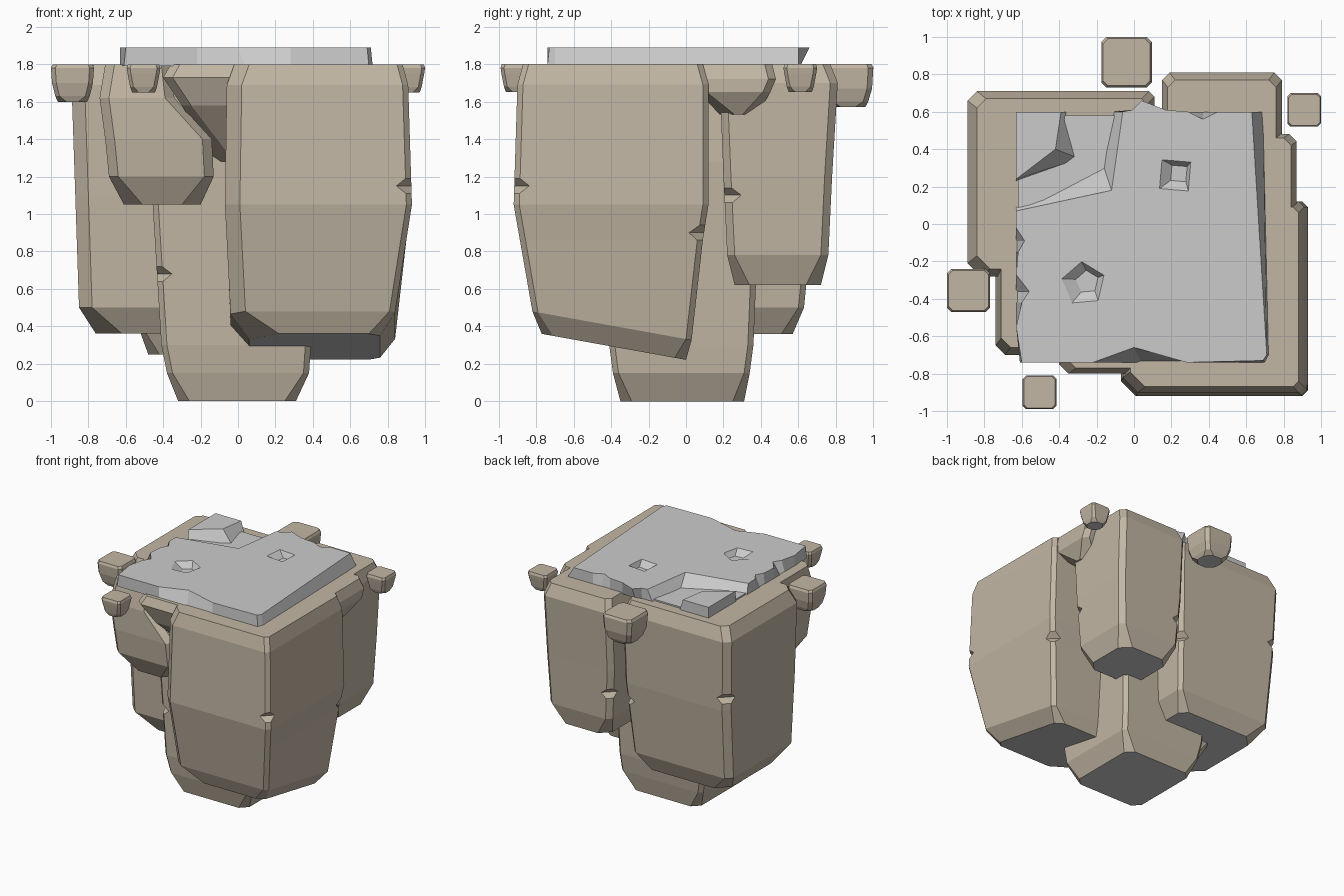
import bpy
import bmesh
import math

if "Cube" in bpy.data.objects:
    bpy.data.objects.remove(bpy.data.objects["Cube"])


def material(name, rgb):
    m = bpy.data.materials.new(name)
    m.diffuse_color = (*rgb, 1)
    m.use_nodes = True
    m.node_tree.nodes["Principled BSDF"].inputs["Base Color"].default_value = m.diffuse_color
    return m


BROWN = material("earth_brown", (0.54, 0.47, 0.37))
GREY = material("stone_grey", (0.65, 0.65, 0.65))


def loft(name, rings, mats, grey_base=False):
    """Join equal-length rings (listed top to bottom) into a closed solid."""
    bm = bmesh.new()
    loops = [[bm.verts.new(p) for p in ring] for ring in rings]
    n = len(loops[0])
    bm.faces.new(loops[0])
    base = bm.faces.new(loops[-1][::-1])
    if grey_base:
        base.material_index = 1
    for a, b in zip(loops, loops[1:]):
        for i in range(n):
            j = (i + 1) % n
            bm.faces.new((a[i], b[i], b[j], a[j]))
    bmesh.ops.recalc_face_normals(bm, faces=bm.faces)
    me = bpy.data.meshes.new(name)
    bm.to_mesh(me)
    bm.free()
    for m in mats:
        me.materials.append(m)
    ob = bpy.data.objects.new(name, me)
    bpy.context.collection.objects.link(ob)
    return ob


def section(x0, x1, y0, y1, z, cuts, slope=0):
    """Rectangle with four cut corners; slope lowers z towards +y."""
    a, b, c, d = cuts
    pts = [(x0, y0 + a), (x0 + a, y0), (x1 - b, y0), (x1, y0 + b),
           (x1, y1 - c), (x1 - c, y1), (x0 + d, y1), (x0, y1 - d)]
    return [(x, y, z - slope * (y - y0)) for x, y in pts]


def rock(name, levels, cut=0.03, notches=(), slope=0):
    """levels: (z, x0, x1, y0, y1) top to bottom; notches: (z, corner index)."""
    cuts = list(cut) if isinstance(cut, tuple) else [cut] * 4
    rows = [(lv, cuts, 0) for lv in levels]
    rows[-1] = (levels[-1], [c * 2 for c in cuts], slope)
    if slope:
        rows[-2] = (levels[-2], cuts, slope)
    for z, corner in notches:
        for hi, lo in zip(levels, levels[1:]):
            if hi[0] > z + 0.04 and lo[0] < z - 0.04:
                for dz in (0.04, 0, -0.04):
                    t = (hi[0] - z - dz) / (hi[0] - lo[0])
                    lv = tuple(p + (q - p) * t for p, q in zip(hi, lo))
                    c = cuts[:]
                    if dz == 0:
                        c[corner] += 0.05
                    rows.append((lv, c, 0))
    rows.sort(key=lambda r: -r[0][0])
    rings = [section(*lv[1:], lv[0], c, s) for lv, c, s in rows]
    return loft(name, rings, [BROWN, GREY], True)


# Large hanging rocks
rock("front_right_rock", [(1.8, -.02, .88, -.87, .09), (1.69, -.06, .91, -.90, .12),
                          (1.05, -.07, .93, -.92, .12), (.48, -.04, .84, -.82, .03),
                          (.36, .06, .76, -.77, 0)],
     (.08, .03, .03, .03), [(.9, 2), (1.15, 1)], slope=.18)
rock("back_left_rock", [(1.8, -.84, .07, -.24, .67), (1.69, -.89, .11, -.28, .71),
                        (1.1, -.87, .10, -.28, .69), (.5, -.85, .06, -.26, .63),
                        (.36, -.76, -.02, -.18, .57)],
     (.07, .03, .03, .05), [(.95, 2), (1.2, 3)])
rock("centre_rock", [(1.79, -.47, .4, -.45, .42), (1.28, -.47, .42, -.43, .40),
                     (.3, -.41, .39, -.41, .36), (.15, -.38, .38, -.39, .34),
                     (0, -.32, .31, -.35, .31)], .03, [(.68, 0)])
rock("back_right_rock", [(1.8, .18, .76, .2, .77), (1.7, .15, .79, .18, .81),
                         (1.2, .15, .78, .2, .78), (.78, .18, .76, .22, .76),
                         (.62, .24, .70, .26, .72)], .04, [(1.0, 3), (1.1, 1)])

# Shorter rocks filling the sides
rock("front_left_rock", [(1.8, -.71, -.36, -.66, -.1), (1.62, -.74, -.34, -.70, -.1),
                         (1.4, -.71, -.14, -.70, -.1), (1.2, -.69, -.13, -.68, -.12),
                         (1.05, -.61, -.2, -.60, -.18)], .05)
rock("front_ledge_rock", [(1.8, -.36, .12, -.77, -.3), (1.73, -.40, .12, -.80, -.3),
                          (1.58, -.30, .08, -.74, -.3), (1.28, -.12, .04, -.50, -.3)], .05)
rock("right_ledge_rock", [(1.8, .4, .84, .05, .46), (1.72, .4, .87, .05, .48),
                          (1.65, .4, .87, .07, .45), (1.53, .4, .80, .18, .38)], .04)
rock("inner_rock", [(1.1, -.52, .1, -.15, .3), (.36, -.52, .1, -.15, .3),
                    (.25, -.48, .05, -.1, .25)], .03)

# Small loose rocks around the rim: x, y, half width, bottom z
for name, x, y, h, zb in (("left_pebble", -.885, -.355, .115, 1.6),
                          ("front_pebble", -.505, -.90, .09, 1.65),
                          ("right_pebble", .91, .61, .09, 1.65),
                          ("back_pebble", -.04, .865, .135, 1.57)):
    rock(name, [(z, x - h * k, x + h * k, y - h * k, y + h * k) for z, k in
                ((1.8, .93), (1.78, 1), (zb + .1, .95), (zb + .03, .8), (zb, .68))], h * .2)


def slab(name, pairs, z0, z1):
    """pairs: (bottom x, bottom y, top x, top y) around the outline."""
    return loft(name, [[(p[2], p[3], z1) for p in pairs],
                       [(p[0], p[1], z0) for p in pairs]], [GREY])


# Chipped stone slab, broken away at the back left corner
top = slab("stone_slab", [
    (-.61, -.74, -.60, -.74), (-.22, -.74, -.22, -.74), (.04, -.74, 0, -.66),
    (.28, -.74, .28, -.74), (.70, -.74, .69, -.73), (.72, -.70, .71, -.70),
    (.69, .60, .63, .60), (.45, .60, .45, .60), (.37, .60, .37, .56), (.29, .60, .29, .60),
    (.17, .60, .17, .61), (.05, .61, .04, .66), (-.01, .60, -.01, .61),
    (-.11, .60, -.06, .60), (-.17, .33, -.12, .18), (-.63, .09, -.63, .07),
    (-.63, -.02, -.63, -.02), (-.63, -.09, -.585, -.09), (-.63, -.15, -.62, -.15),
    (-.63, -.27, -.63, -.27), (-.63, -.36, -.56, -.36), (-.63, -.42, -.60, -.42),
    (-.63, -.55, -.63, -.55)], 1.79, 1.89)
slab("slab_corner_piece", [(-.63, .23, -.63, .24), (-.29, .35, -.42, .40),
                           (-.36, .60, -.39, .60), (-.63, .60, -.63, .60)], 1.79, 1.89)
slab("slab_crack_floor", [(x, y, x, y) for x, y in
                          ((-.62, .08), (-.14, .25), (-.08, .58), (-.62, .58))], 1.79, 1.812)

# Two pits cut into the slab
for name, n, x, y, r, turn in (("pit_cutter_a", 5, -.27, -.32, .125, .4),
                               ("pit_cutter_b", 4, .22, .26, .115, .7)):
    def ring(k, z, ox=0, oy=0):
        return [(x + ox + r * k * math.cos(turn + i * math.tau / n),
                 y + oy + r * k * math.sin(turn + i * math.tau / n), z) for i in range(n)]
    cutter = loft(name, [ring(1.1, 1.90), ring(.95, 1.89), ring(.5, 1.845, .02, .01)], [GREY])
    cutter.hide_render = True
    cutter.hide_viewport = True
    mod = top.modifiers.new(name, 'BOOLEAN')
    mod.operation = 'DIFFERENCE'
    mod.solver = 'EXACT'
    mod.object = cutter
